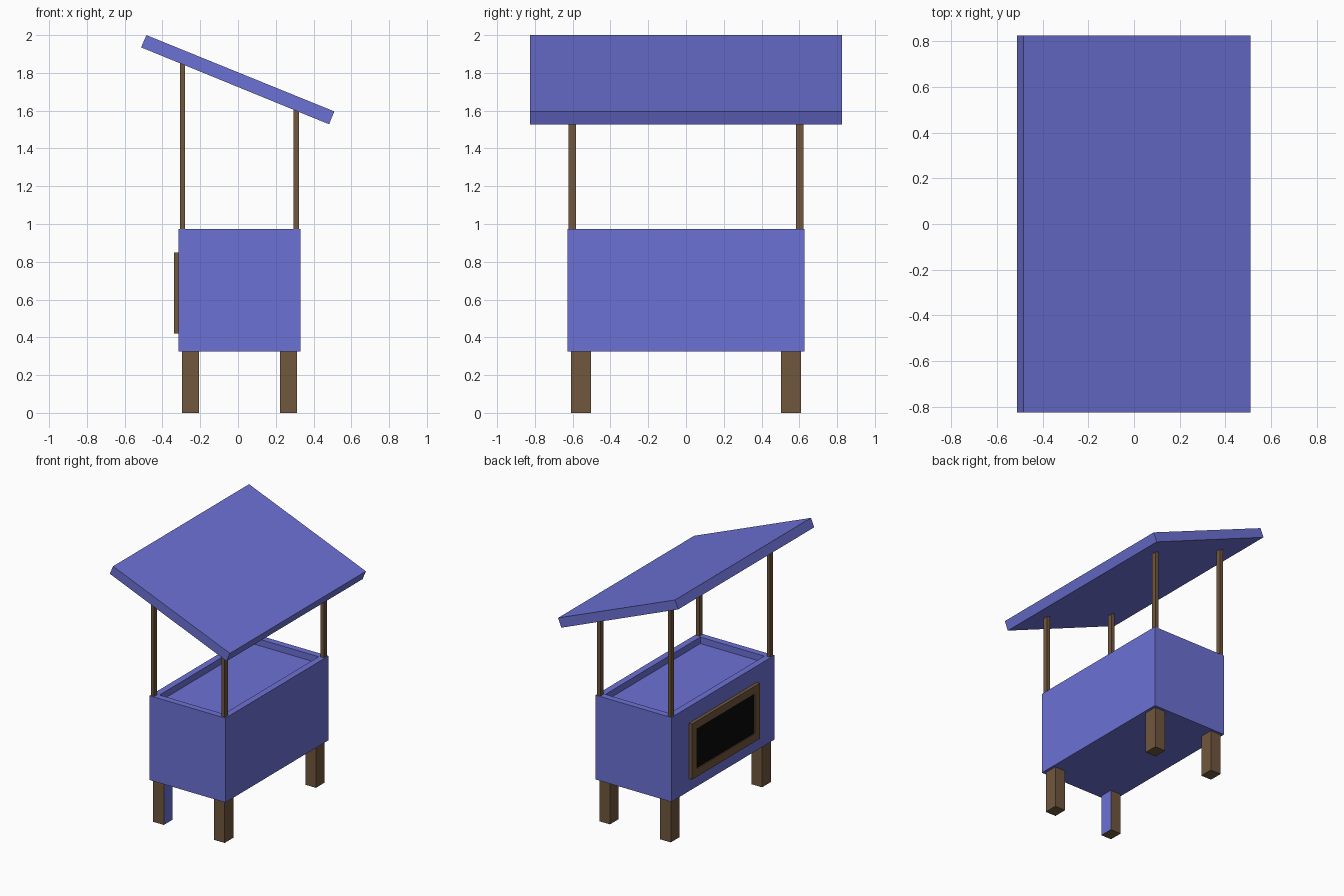
import bpy, bmesh
from mathutils import Vector

if "Cube" in bpy.data.objects:
    bpy.data.objects.remove(bpy.data.objects["Cube"])


def material(name, color):
    m = bpy.data.materials.new(name)
    m.diffuse_color = (*color, 1)
    m.use_nodes = True
    m.node_tree.nodes["Principled BSDF"].inputs["Base Color"].default_value = m.diffuse_color
    return m


BLUE = material("blue_paint", (0.15, 0.165, 0.66))
BROWN = material("brown_wood", (0.16, 0.095, 0.047))
BLACK = material("black_board", (0.003, 0.003, 0.003))


def finish(name, bm, mat):
    bmesh.ops.recalc_face_normals(bm, faces=bm.faces)
    mesh = bpy.data.meshes.new(name)
    bm.to_mesh(mesh)
    bm.free()
    mesh.materials.append(mat)
    obj = bpy.data.objects.new(name, mesh)
    bpy.context.collection.objects.link(obj)
    return obj


def box_bm(lo, hi):
    lo, hi = Vector(lo), Vector(hi)
    bm = bmesh.new()
    bmesh.ops.create_cube(bm, size=1)
    for v in bm.verts:
        v.co = Vector(c * s + m for c, s, m in zip(v.co, hi - lo, (lo + hi) / 2))
    return bm


def face_towards(bm, axis):
    bm.normal_update()
    return max(bm.faces, key=lambda f: f.normal.dot(Vector(axis)))


def recess(bm, axis, border, depth):
    """Inset one face of a box and sink it, leaving a raised rim."""
    face = face_towards(bm, axis)
    bmesh.ops.inset_region(bm, faces=[face], thickness=border, use_even_offset=True)
    inner = bmesh.ops.extrude_face_region(bm, geom=[face])["geom"]
    verts = [g for g in inner if isinstance(g, bmesh.types.BMVert)]
    bmesh.ops.translate(bm, verts=verts, vec=-Vector(axis) * depth)
    if face.is_valid:
        bmesh.ops.delete(bm, geom=[face], context='FACES_ONLY')


# Counter body with a shallow tray in its top
bm = box_bm((-0.314, -0.627, 0.324), (0.332, 0.627, 0.973))
recess(bm, (0, 0, 1), 0.05, 0.05)
finish("counter", bm, BLUE)

# Sloping roof: side profile extruded along y
profile = [(-0.485, 2.0), (-0.513, 1.935), (0.482, 1.528), (0.51, 1.596)]
bm = bmesh.new()
side = bm.faces.new([bm.verts.new((x, -0.827, z)) for x, z in profile])
ext = bmesh.ops.extrude_face_region(bm, geom=[side])["geom"]
bmesh.ops.translate(bm, vec=(0, 1.654, 0),
                    verts=[g for g in ext if isinstance(g, bmesh.types.BMVert)])
finish("roof", bm, BLUE)


def roof_underside(x):
    return 1.935 - (x + 0.513) * 0.409


# Legs and roof posts at the four corners
for sx, xname in ((-1, "left"), (1, "right")):
    for sy, yname in ((-1, "front"), (1, "back")):
        x, y = 0.008 + sx * 0.259, sy * 0.555
        leg = finish(f"{yname}_{xname}_leg",
                     box_bm((x - 0.045, y - 0.053, 0), (x + 0.045, y + 0.053, 0.324)), BROWN)
        # One leg has a single painted inner face
        if sx < 0 and sy < 0:
            leg.data.materials.append(BLUE)
            for p in leg.data.polygons:
                if p.normal.x > 0.9:
                    p.material_index = 1

        x, y = 0.007 + sx * 0.301, sy * 0.602
        bm = box_bm((x - 0.014, y - 0.019, 0.95), (x + 0.014, y + 0.019, 1.5))
        for v in bm.verts:
            if v.co.z > 1.2:
                v.co.z = roof_underside(v.co.x) + 0.005
        finish(f"{yname}_{xname}_post", bm, BROWN)

# Framed menu board on the left side
bm = box_bm((-0.34, -0.412, 0.42), (-0.31, 0.412, 0.848))
recess(bm, (-1, 0, 0), 0.06, 0.012)
board_frame = finish("board_frame", bm, BROWN)
finish("board", box_bm((-0.332, -0.352, 0.48), (-0.315, 0.352, 0.788)), BLACK)
